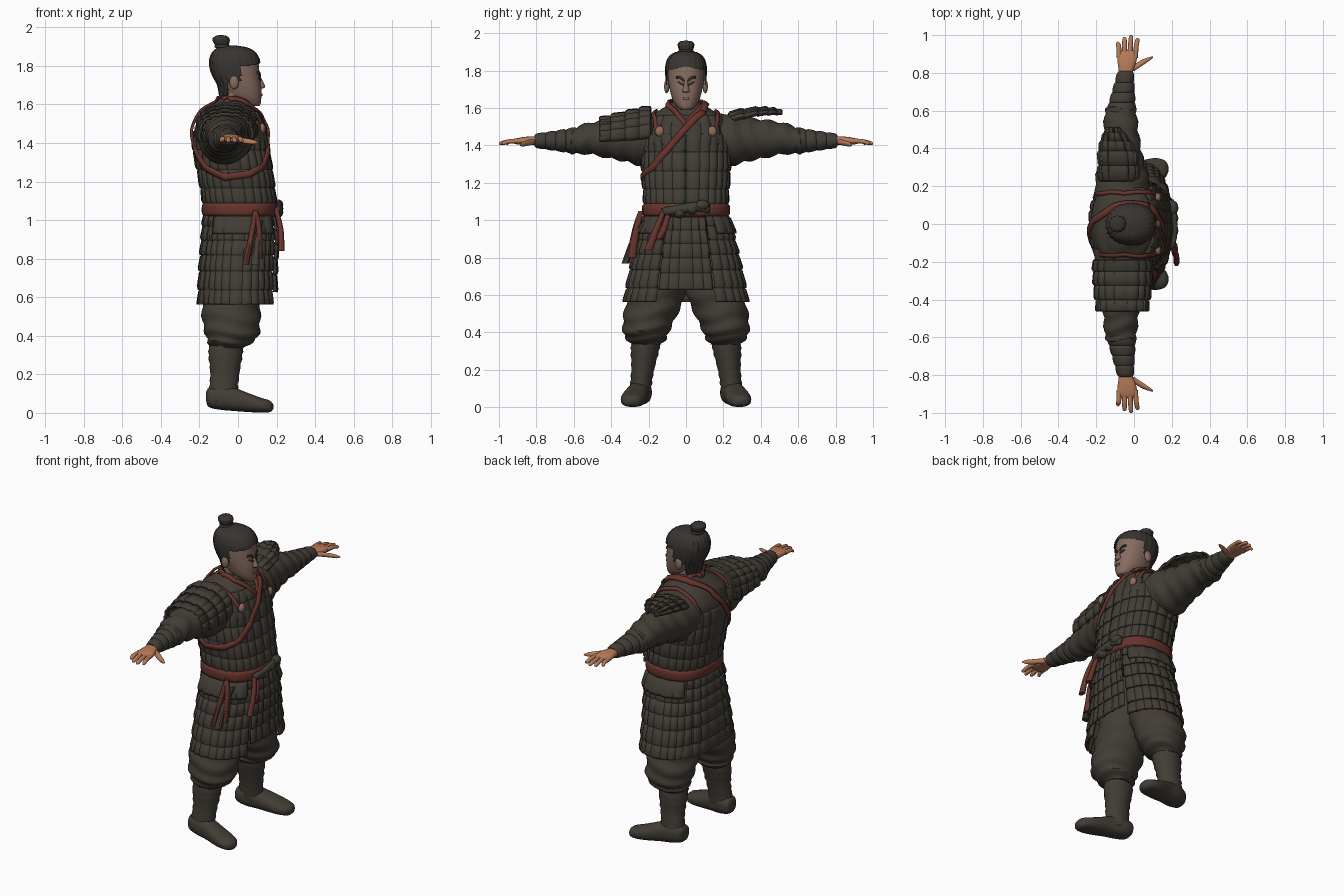
import bpy, bmesh
from math import sin, cos, pi, radians, copysign
from mathutils import Vector
from mathutils.bvhtree import BVHTree

if "Cube" in bpy.data.objects:
    bpy.data.objects.remove(bpy.data.objects["Cube"])


def material(name, rgb):
    m = bpy.data.materials.new(name)
    m.use_nodes = True
    m.diffuse_color = (*rgb, 1)
    bsdf = m.node_tree.nodes["Principled BSDF"]
    bsdf.inputs["Base Color"].default_value = (*rgb, 1)
    bsdf.inputs["Roughness"].default_value = 0.8
    return m


CLOTH = material("dark_cloth", (0.054, 0.046, 0.036))
HAIR = material("dark_hair", (0.04, 0.035, 0.03))
RED = material("dark_red_trim", (0.135, 0.034, 0.025))
FACE = material("face_skin", (0.24, 0.15, 0.115))
HAND = material("hand_skin", (0.48, 0.2, 0.1))
CLASP = material("clasp", (0.28, 0.15, 0.11))


def finish(name, bm, mat, thick=0):
    bmesh.ops.recalc_face_normals(bm, faces=bm.faces)
    mesh = bpy.data.meshes.new(name)
    bm.to_mesh(mesh)
    bm.free()
    ob = bpy.data.objects.new(name, mesh)
    bpy.context.collection.objects.link(ob)
    mesh.materials.append(mat)
    bpy.ops.object.select_all(action='DESELECT')
    bpy.context.view_layer.objects.active = ob
    ob.select_set(True)
    bpy.ops.object.shade_smooth_by_angle(angle=radians(40))
    if thick:
        mod = ob.modifiers.new("thickness", 'SOLIDIFY')
        mod.thickness, mod.offset = thick, 0
    return ob


def sample(rings, t):
    """Smooth interpolation along a list of (x, y, z, radius, radius)."""
    f = max(0, min(t, 1)) * (len(rings) - 1)
    i = min(int(f), len(rings) - 2)
    f -= i
    p = [rings[max(0, min(k, len(rings) - 1))] for k in range(i - 1, i + 3)]
    return [b + f / 2 * (c - a + f * (2 * a - 5 * b + 4 * c - d + f * (3 * (b - c) + d - a)))
            for a, b, c, d in zip(*p)]


def spot(ring, ang, axis, power, grow):
    x, y, z, a, b = ring
    c, s = cos(ang), sin(ang)
    u = copysign(abs(c) ** (2 / power), c) * max(a + grow, 0.002)
    v = copysign(abs(s) ** (2 / power), s) * max(b + grow, 0.002)
    return {'z': (x + u, y + v, z), 'y': (x + u, y, z + v), 'x': (x, y + u, z + v)}[axis]


def skin(bm, rows, closed):
    vs = [[bm.verts.new(p) for p in row] for row in rows]
    n = len(vs[0])
    for r, q in zip(vs, vs[1:]):
        for i in range(n if closed else n - 1):
            j = (i + 1) % n
            bm.faces.new((r[i], r[j], q[j], q[i]))
    return vs


def loft(name, rings, mat, axis='z', power=2, sides=32, steps=4, ripple=0, waves=5, flute=0, keep=None):
    bm = bmesh.new()
    count = steps * (len(rings) - 1)
    rows = []
    for k in range(count + 1):
        t = k / count
        ring = sample(rings, t)
        rows.append([])
        for i in range(sides):
            a = 2 * pi * i / sides
            grow = ripple * sin(2 * pi * waves * t + 1.5 * sin(2 * a)) - flute * (i % 3 == 0)
            rows[-1].append(spot(ring, a, axis, power, grow))
    vs = skin(bm, rows, True)
    bm.faces.new(vs[0])
    bm.faces.new(vs[-1])
    if keep:
        drop = [f for f in bm.faces if not keep(f.calc_center_median())]
        bmesh.ops.delete(bm, geom=drop, context='FACES')
    return finish(name, bm, mat)


def lames(name, rings, mat, rows, a0, a1, plates, axis='z', power=2.5, out=0.014, base=0.0, span=(0, 1)):
    """Overlapping armour rows, grooved into plates."""
    bm = bmesh.new()
    lines = []
    groove = 0.007
    for r in range(rows):
        for part, grow in ((0, 0), (0.15, 0.5), (0.85, 1), (1, 0.75)):
            t = span[0] + (span[1] - span[0]) * (r + part) / rows
            ring = sample(rings, t)
            lines.append([spot(ring, radians(a0 + (a1 - a0) * i / (plates * 4)), axis, power,
                               base + out * grow - groove * (i % 4 == 0))
                          for i in range(plates * 4 + 1)])
    skin(bm, lines, False)
    return finish(name, bm, mat, 0.012)


def tree(ob):
    me = ob.data
    return BVHTree.FromPolygons([v.co for v in me.vertices], [p.vertices for p in me.polygons])


def ribbon(name, pts, width, mat, surface, lift=0.012, closed=False, thick=0.012):
    """Strip laid on a surface along the given points."""
    pts = [Vector(p) for p in pts] + ([Vector(pts[0])] if closed else [])
    path = [a.lerp(b, k / 6) for a, b in zip(pts, pts[1:]) for k in range(6)] + [pts[-1]]
    hits = [surface.find_nearest(p) for p in path]
    bm = bmesh.new()
    rows = []
    for i, (co, n, _, _) in enumerate(hits):
        t = hits[min(i + 1, len(hits) - 1)][0] - hits[max(i - 1, 0)][0]
        side = t.cross(n).normalized() * width / 2
        rows.append([co + n * lift - side, co + n * lift * 1.2, co + n * lift + side])
    skin(bm, rows, False)
    return finish(name, bm, mat, thick)


def blob(name, loc, size, mat):
    x, y, z = loc
    rings = [(x, y, z - size[2] * cos(pi * k / 8), size[0] * sin(pi * k / 8), size[1] * sin(pi * k / 8))
             for k in range(9)]
    return loft(name, rings, mat, sides=16, steps=2)


# Torso, chest rows and belt
body = [(0, 0, .93, .17, .22), (.01, 0, 1.0, .178, .215), (.01, 0, 1.07, .18, .215), (0, 0, 1.15, .182, .217),
        (-.015, 0, 1.25, .185, .225), (-.035, 0, 1.36, .188, .228), (-.042, 0, 1.46, .183, .225),
        (-.045, 0, 1.53, .16, .21), (-.04, 0, 1.575, .122, .165), (-.03, 0, 1.605, .09, .112), (-.025, 0, 1.63, .075, .085)]
torso = loft("tunic", body, CLOTH, power=2.5, sides=64, ripple=.003, waves=7)
torso_skin = tree(torso)
lames("chest_rows", body[::-1], CLOTH, 5, 0, 360, 26, span=(.4, .86), out=.009, base=.002)
lames("collar_plate", body, CLOTH, 2, -48, 48, 6, span=(.54, .76), out=.005, base=.004)
belt = [(.01, 0, 1.02, .185, .222), (.01, 0, 1.035, .197, .234), (.01, 0, 1.075, .197, .234), (.01, 0, 1.09, .185, .222)]
loft("belt", belt, RED, power=2.5, sides=64)
ribbon("waist_cord", [(.25, -.14, 1.03), (.25, -.04, 1.06), (.25, .05, 1.08), (.24, .14, 1.07)],
       .045, CLOTH, torso_skin, .024, thick=.02)
for i, (y, z, w) in enumerate([(.03, 1.06, .035), (.085, 1.08, .04), (-.035, 1.04, .035)]):
    blob(f"belt_knot_{i}", (.205, y, z), (.03, w, .028), CLOTH)

# Red edging across chest, shoulders and neck
ribbon("chest_sash", [(.1, .1, 1.6), (.14, 0, 1.49), (.17, -.1, 1.38), (.16, -.19, 1.29), (.06, -.25, 1.24),
                      (-.07, -.25, 1.22), (-.18, -.2, 1.27), (-.22, -.1, 1.38), (-.2, 0, 1.5), (-.1, .09, 1.61)],
       .034, RED, torso_skin, .014, True)
for s, side in ((1, "left"), (-1, "right")):
    ribbon(side + "_shoulder_edge", [(.12, s * .15, 1.46), (.06, s * .16, 1.54), (-.05, s * .17, 1.6),
                                     (-.16, s * .16, 1.54), (-.24, s * .16, 1.42)], .02, RED, torso_skin, .008)
    ribbon(side + "_collar_edge", [(-.1, 0, 1.62), (-.07, s * .08, 1.63), (.03, s * .09, 1.61), (.08, s * .05, 1.56),
                                   (.12, 0, 1.51)], .026, RED, torso_skin, .008)
    blob(side + "_clasp", (.125, s * .14, 1.475), (.018, .025, .028), CLASP)

# Armoured skirt
skirt = [(.01, 0, 1.03, .172, .21), (.01, 0, .9, .182, .25), (0, 0, .74, .184, .288), (-.003, 0, .565, .187, .322)]
hem = [(-.003, 0, .575, .198, .333), (-.003, 0, .563, .198, .333)]
for s, side in ((1, "left"), (-1, "right")):
    lames(side + "_skirt_panel", skirt, CLOTH, 6, s * 24, s * 160, 11)
    lames(side + "_skirt_hem", hem, RED, 1, s * 24, s * 160, 11, out=0)
    lames(side + "_hip_flap", skirt, CLOTH, 1, s * 35, s * 130, 5, span=(.05, .27), base=.012)
lames("back_skirt_panel", skirt, CLOTH, 6, 150, 210, 5, base=.006, span=(0, 1))
lames("back_skirt_hem", hem, RED, 1, 150, 210, 5, out=0, base=.008)
lames("front_apron", skirt, CLOTH, 5, -21, 21, 5, base=.01, span=(.06, .86), out=.01)

# Hanging ribbons and side tassel
for i, (x0, y0, x1, y1, z1) in enumerate([(.2, -.12, .225, -.2, .84), (.2, -.09, .215, -.15, .9),
                                          (.09, -.24, .04, -.3, .77), (.09, -.24, .11, -.29, .8)]):
    loft(f"belt_ribbon_{i}", [(x0, y0, 1.05, .012, .014), ((x0 + x1) / 2 + .01, (y0 + y1) / 2, .95, .014, .018),
                              (x1, y1, z1, .016, .024)], RED, sides=12)
loft("side_tassel", [(.12, -.22, 1.0, .012, .012), (.1, -.28, .9, .02, .018), (.09, -.325, .77, .025, .022)],
     CLOTH, sides=12, flute=.003)

# Legs, boots and arms
for s, side in ((1, "left"), (-1, "right")):
    def m(rings):
        return [(x, y * s, z, a, b) for x, y, z, a, b in rings]

    loft(side + "_trouser", m([(-.02, .1, .95, .13, .11), (-.03, .135, .68, .145, .14), (-.035, .165, .57, .15, .15),
                               (-.035, .195, .48, .15, .14), (-.03, .213, .41, .14, .125), (-.04, .213, .365, .115, .107),
                               (-.06, .212, .335, .085, .08)]), CLOTH, sides=40, ripple=.006)
    loft(side + "_boot_shaft", m([(-.06, .212, .36, .088, .078), (-.065, .22, .3, .088, .075), (-.068, .23, .21, .076, .062),
                                  (-.075, .24, .13, .074, .058), (-.08, .245, .06, .076, .058)]), CLOTH, ripple=.003, waves=7)
    loft(side + "_boot_foot", m([(-.165, .235, .085, .025, .025), (-.15, .238, .08, .05, .05), (-.09, .245, .078, .062, .062),
                                 (-.02, .258, .07, .06, .06), (.06, .275, .052, .066, .048), (.12, .285, .04, .064, .038),
                                 (.165, .29, .034, .045, .03), (.183, .292, .032, .012, .012)]), CLOTH, axis='x', power=2.4)
    loft(side + "_sleeve", m([(-.06, .13, 1.44, .15, .135), (-.062, .24, 1.43, .142, .138), (-.065, .33, 1.432, .118, .116),
                              (-.068, .42, 1.435, .102, .102), (-.07, .52, 1.437, .09, .083), (-.07, .6, 1.425, .082, .07),
                              (-.065, .63, 1.425, .065, .06)]), CLOTH, axis='y', ripple=.006, waves=6)
    for i in range(4):
        y, r = .585 + .053 * i, .074 - .009 * i
        loft(f"{side}_wrist_wrap_{i}", m([(-.068 + .006 * i, y, 1.425, r * .9, r * .75), (-.068 + .006 * i, y + .012, 1.425, r * 1.05, r * .95),
                                          (-.064 + .006 * i, y + .05, 1.425, r * .97, r * .85), (-.062 + .006 * i, y + .065, 1.424, r * .75, r * .65)]),
             CLOTH, axis='y')
    loft(side + "_palm", m([(-.045, .76, 1.424, .036, .026), (-.043, .81, 1.425, .038, .024), (-.037, .86, 1.425, .05, .021),
                            (-.035, .905, 1.422, .05, .016), (-.035, .92, 1.42, .04, .01)]), HAND, axis='y', power=2.4)
    for i, tip in enumerate((.965, .99, 1.0, .985)):
        x = -.078 + .028 * i
        loft(f"{side}_finger_{i}", m([(x, .88, 1.424, .014, .013), (x + .003 * (i - 1), .94, 1.422, .013, .012),
                                      (x + .006 * (i - 1), tip - .01, 1.412, .011, .01), (x + .006 * (i - 1), tip, 1.411, .003, .003)]),
             HAND, axis='y', sides=12)
    loft(side + "_thumb", m([(-.02, .81, 1.42, .022, .015), (.035, .85, 1.412, .026, .014), (.075, .875, 1.405, .02, .012),
                             (.098, .887, 1.402, .004, .004)]), HAND, axis='y', sides=12)

# Whole right shoulder guard and torn, lifted left one
guard = [(-.06, -.19, 1.46, .145, .14), (-.06, -.32, 1.445, .14, .125), (-.062, -.46, 1.435, .122, .1)]
lames("right_shoulder_guard", guard, CLOTH, 4, -5, 190, 9, axis='y', out=.016)
torn = [(-.08, .23, 1.5, .1, .07), (-.085, .36, 1.535, .1, .055), (-.1, .45, 1.55, .065, .04), (-.11, .51, 1.56, .02, .015)]
lames("left_shoulder_guard", torn, CLOTH, 5, 15, 165, 6, axis='y', out=.014)

# Neck and head
loft("neck", [(-.025, 0, 1.55, .075, .075), (-.02, 0, 1.62, .068, .066), (-.015, 0, 1.69, .07, .066)], FACE)
skull = [(.08, 0, 1.592, .03, .025), (.06, 0, 1.605, .058, .046), (.035, 0, 1.64, .086, .07), (.015, 0, 1.69, .106, .085),
         (0, 0, 1.735, .114, .094), (-.01, 0, 1.78, .12, .098), (-.014, 0, 1.825, .118, .096), (-.018, 0, 1.865, .098, .08),
         (-.022, 0, 1.888, .06, .05), (-.025, 0, 1.897, .01, .01)]
head = loft("head", skull, FACE, power=2.2, sides=48)
head_skin = tree(head)
mane = [(-.035, 0, 1.63, .062, .066)] + [(x - .004, 0, z + .008, a + .014, b + .014) for x, _, z, a, b in skull[3:]]
loft("hair", mane, HAIR, power=2.2, sides=72, steps=8, flute=.004,
     keep=lambda c: c.z > 1.825 - abs(c.y) * .25 + .0 or (c.x < .015 and c.z > 1.72) or c.x < -.05)
loft("topknot", [(-.075, 0, 1.87, .04, .045), (-.082, 0, 1.9, .03, .033), (-.085, 0, 1.915, .04, .04),
                 (-.088, 0, 1.94, .046, .045), (-.088, 0, 1.955, .03, .034), (-.088, 0, 1.96, .01, .01)], HAIR, sides=30, flute=.004)
loft("topknot_tie", [(-.08, 0, 1.893, .036, .038), (-.081, 0, 1.9, .042, .043), (-.082, 0, 1.91, .036, .038)], HAIR)

# Face details
loft("nose", [(.104, 0, 1.755, .008, .009), (.114, 0, 1.72, .015, .012), (.121, 0, 1.692, .02, .02),
              (.116, 0, 1.682, .012, .014)], FACE, sides=16)
ribbon("mouth", [(.2, -.03, 1.646), (.2, 0, 1.65), (.2, .03, 1.646)], .011, CLASP, head_skin, .003, thick=.006)
for s, side in ((1, "left"), (-1, "right")):
    blob(side + "_ear", (-.02, s * .103, 1.715), (.024, .014, .036), FACE)
    ribbon(side + "_eyebrow", [(.2, s * .018, 1.752), (.18, s * .05, 1.77), (.15, s * .08, 1.768)],
           .011, HAIR, head_skin, .003, thick=.007)
    ribbon(side + "_eye", [(.2, s * .024, 1.737), (.19, s * .045, 1.741), (.16, s * .066, 1.743)],
           .008, HAIR, head_skin, .002, thick=.005)
